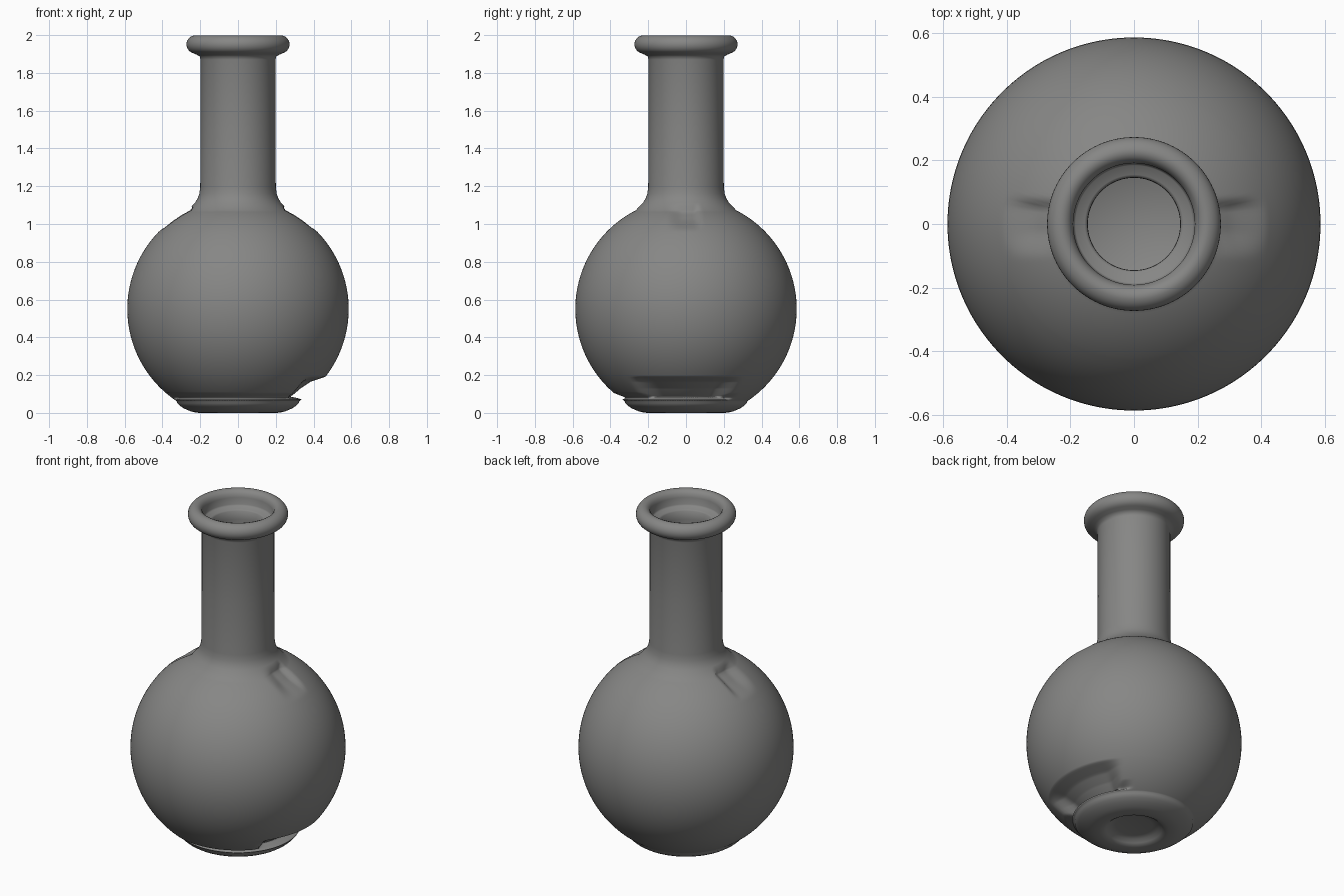
import bpy, bmesh, math

if "Cube" in bpy.data.objects:
    bpy.data.objects.remove(bpy.data.objects["Cube"])

SEG = 160
CZ, R = 0.55, 0.586          # body sphere centre height and radius


def smooth(a, b, x):
    t = max(0.0, min(1.0, (x - a) / (b - a)))
    return t * t * (3 - 2 * t)


def lerp_table(tab, x):
    if x <= tab[0][0] or x >= tab[-1][0]:
        return 0.0
    for (x0, y0), (x1, y1) in zip(tab, tab[1:]):
        if x <= x1:
            return y0 + (y1 - y0) * (x - x0) / (x1 - x0)


def dent(r, z, a):
    """Radial depth of the hollows pressed into the body at angle a (radians)."""
    d = 0.0
    deg = math.degrees(a)
    deg = (deg + 180) % 360 - 180
    # scoop above the foot on the right side
    side = 1 - smooth(26, 42, abs(deg))
    scoop = [(0.073, 0), (0.086, 0.08), (0.13, 0.077), (0.165, 0.058), (0.178, 0.03), (0.192, 0)]
    d = max(d, side * lerp_table(scoop, z))
    # groove above the foot round the front
    front = smooth(-178, -165, deg) * (1 - smooth(38, 50, deg))
    groove = [(0.07, 0), (0.079, 0.028), (0.085, 0.028), (0.105, 0)]
    d = max(d, front * lerp_table(groove, z))
    # small thumb hollow on each shoulder (half-turn symmetric in height, same in y)
    if 0.9 < z < 1.12:
        y = r * math.sin(a)
        if abs(math.cos(a)) > 0.6:
            w = smooth(-0.11, -0.02, y) * (1 - smooth(0.05, 0.085, y))
            h = smooth(0.96, 1.03, z) * (1 - smooth(1.05, 1.10, z))
            d = max(d, 0.04 * w * h)
    return d


# outer profile, from the underside recess up to the lip
prof = [(0.0, 0.035, 0), (0.10, 0.034, 0), (0.135, 0.028, 0), (0.152, 0.012, 0), (0.168, 0.002, 0),
        (0.19, 0.0, 0), (0.22, 0.001, 0), (0.25, 0.008, 0), (0.285, 0.023, 0), (0.305, 0.036, 0),
        (0.322, 0.052, 0)]
z = 0.062
while z < 1.075:
    prof.append((math.sqrt(R * R - (z - CZ) ** 2), z, 1))
    z += 0.004 if z < 0.2 else (0.008 if z > 0.93 else 0.025)
prof += [(0.245, 1.095, 0), (0.226, 1.115, 0), (0.213, 1.137, 0), (0.205, 1.16, 0), (0.2, 1.195, 0),
         (0.198, 1.5, 0), (0.198, 1.87, 0), (0.203, 1.888, 0), (0.22, 1.897, 0)]
# rolled lip
for k in range(13):
    t = math.radians(-70 + k * 160 / 12)
    prof.append((0.225 + 0.048 * math.cos(t), 1.951 + 0.048 * math.sin(t), 0))
prof += [(0.21, 1.994, 0), (0.197, 1.98, 0), (0.191, 1.96, 0), (0.19, 1.92, 0), (0.184, 1.911, 0),
         (0.155, 1.907, 0), (0.146, 1.9, 0), (0.145, 1.85, 0), (0.145, 1.05, 0)]
# inside cavity
for k in range(25):
    t = math.radians(71.6 - k * 161.6 / 24)
    prof.append((max(0.0, 0.46 * math.cos(t)), 0.58 + 0.46 * math.sin(t), 0))
prof[-1] = (0.0, 0.12, 0)

# lathe
bm = bmesh.new()
rings = []
for r, z, dented in prof:
    if r < 1e-5:
        rings.append([bm.verts.new((0, 0, z))])
        continue
    ring = []
    for i in range(SEG):
        a = 2 * math.pi * i / SEG
        q = r - (dent(r, z, a) if dented else 0)
        ring.append(bm.verts.new((q * math.cos(a), q * math.sin(a), z)))
    rings.append(ring)
for lo, hi in zip(rings, rings[1:]):
    for i in range(SEG):
        j = (i + 1) % SEG
        if len(lo) == 1:
            bm.faces.new((lo[0], hi[j], hi[i]))
        elif len(hi) == 1:
            bm.faces.new((lo[i], lo[j], hi[0]))
        else:
            bm.faces.new((lo[i], lo[j], hi[j], hi[i]))
bmesh.ops.recalc_face_normals(bm, faces=bm.faces)
for f in bm.faces:
    f.smooth = True

me = bpy.data.meshes.new("flask")
bm.to_mesh(me)
bm.free()
flask = bpy.data.objects.new("flask", me)
bpy.context.collection.objects.link(flask)

grey = bpy.data.materials.new("warm grey")
grey.diffuse_color = (0.24, 0.24, 0.235, 1)
grey.use_nodes = True
grey.node_tree.nodes["Principled BSDF"].inputs["Base Color"].default_value = grey.diffuse_color
me.materials.append(grey)
